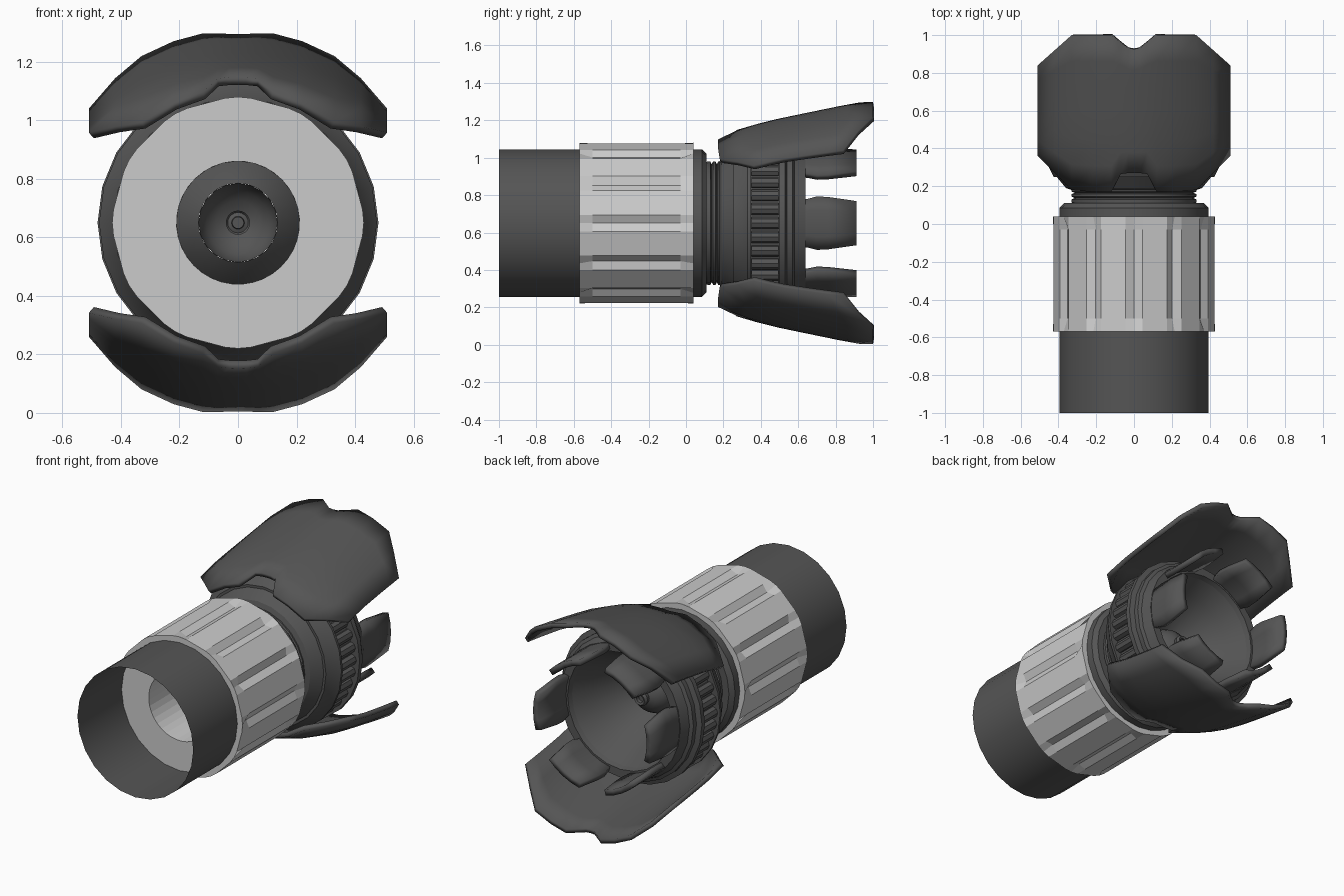
import bpy, bmesh, math
from mathutils import Matrix, Vector

if "Cube" in bpy.data.objects:
    bpy.data.objects.remove(bpy.data.objects["Cube"])

AX = 0.65  # height of the long axis


def material(name, v):
    m = bpy.data.materials.new(name)
    m.diffuse_color = (v, v, v, 1)
    m.use_nodes = True
    m.node_tree.nodes["Principled BSDF"].inputs["Base Color"].default_value = m.diffuse_color
    return m


DARK = material("dark_grey", 0.09)
LIGHT = material("light_grey", 0.55)


def finish(name, bm, mat, smooth=True):
    me = bpy.data.meshes.new(name)
    bm.to_mesh(me)
    bm.free()
    me.materials.append(mat)
    ob = bpy.data.objects.new(name, me)
    bpy.context.collection.objects.link(ob)
    if smooth:
        bpy.ops.object.select_all(action='DESELECT')
        ob.select_set(True)
        bpy.context.view_layer.objects.active = ob
        bpy.ops.object.shade_smooth_by_angle(angle=math.radians(28))
    return ob


def polar(r, a, y):
    return Vector((r * math.cos(a), y, AX + r * math.sin(a)))


def bridge(bm, r0, r1):
    n = len(r0)
    for i in range(n):
        bm.faces.new((r0[i], r0[(i + 1) % n], r1[(i + 1) % n], r1[i]))


def lathe(name, profile, seg, mat):
    """Spin (radius, y) points about the long axis."""
    bm = bmesh.new()
    rings = [[bm.verts.new(polar(r, 2 * math.pi * i / seg, y)) for i in range(seg)]
             for r, y in profile]
    for a, b in zip(rings, rings[1:]):
        bridge(bm, a, b)
    bmesh.ops.remove_doubles(bm, verts=bm.verts, dist=1e-5)
    return finish(name, bm, mat)


def panel(name, cols, thickness):
    """Thick curved plate from columns of points; thickness grows inward."""
    bm = bmesh.new()
    g = [[bm.verts.new(p) for p in c] for c in cols]
    for a, b in zip(g, g[1:]):
        for j in range(len(a) - 1):
            bm.faces.new((a[j], b[j], b[j + 1], a[j + 1]))
    ob = finish(name, bm, DARK)
    s = ob.modifiers.new("thickness", 'SOLIDIFY')
    s.thickness = thickness
    s.offset = -1
    return ob


def interp(x, pts):
    for (x0, y0), (x1, y1) in zip(pts, pts[1:]):
        if x <= x1:
            return y0 + (y1 - y0) * (x - x0) / (x1 - x0)
    return pts[-1][1]


# open tube
lathe("front_tube", [(0.395, -1), (0.395, -0.565)], 24, DARK)

# grip sleeve: twelve panels with grooves between, and a bore
bm = bmesh.new()
rows = [(-0.57, 0.43), (-0.50, 0.405), (-0.03, 0.405), (0.04, 0.43)]
rings = []
for y, groove in rows:
    ring = []
    for k in range(12):
        for off, r in ((-6, 0.428), (0, groove), (6, 0.428)):
            ring.append(bm.verts.new(polar(r, math.radians(30 * k + off), y)))
    rings.append(ring)
bore = [[bm.verts.new(polar(0.21, math.radians(10 * i - 6), y)) for i in range(36)]
        for y in (-0.57, 0.04)]
loop = [bore[0]] + rings + [bore[1], bore[0]]
for a, b in zip(loop, loop[1:]):
    bridge(bm, a, b)
bmesh.ops.recalc_face_normals(bm, faces=bm.faces)
finish("grip_sleeve", bm, LIGHT, smooth=False)

# collar, ribbed neck and head
lathe("collar", [(0.21, 0.03), (0.395, 0.03), (0.395, 0.085), (0.37, 0.11), (0.32, 0.11)], 24, DARK)
lathe("ribbed_neck", [(0.32, 0.10), (0.33, 0.115), (0.33, 0.13), (0.315, 0.137), (0.33, 0.145),
                      (0.33, 0.158), (0.315, 0.165), (0.33, 0.172), (0.33, 0.19)], 24, DARK)
lathe("head", [(0.33, 0.18), (0.36, 0.19), (0.41, 0.25), (0.425, 0.25), (0.45, 0.30), (0.475, 0.33),
               (0.475, 0.345), (0.43, 0.345), (0.43, 0.50), (0.48, 0.50), (0.48, 0.53),
               (0.45, 0.54), (0.45, 0.57), (0.43, 0.58), (0.41, 0.64), (0.36, 0.64),
               (0.35, 0.61)], 24, DARK)

# row of gripping bars in the head groove
bm = bmesh.new()
for k in range(36):
    c = polar(0.43, math.radians(10 * k), 0.4225)
    bmesh.ops.create_cone(bm, cap_ends=True, segments=8, radius1=0.032, radius2=0.032, depth=0.145,
                          matrix=Matrix.Translation(c) @ Matrix.Rotation(math.pi / 2, 4, 'X'))
finish("groove_bars", bm, DARK)

# bowl reflector with a bulb at its centre
lathe("reflector", [(0.35, 0.61), (0.29, 0.50), (0.21, 0.36), (0.135, 0.29)], 24, DARK)
lathe("bulb", [(0.135, 0.29), (0.13, 0.33), (0.108, 0.37), (0.075, 0.40), (0.04, 0.415), (0.045, 0.44),
               (0.035, 0.455), (0.022, 0.45), (0.02, 0.43), (0, 0.43)], 20, DARK)

# six prongs around the rim
for k in range(6):
    cols = []
    for s in (1, 0.5, 0, -0.5, -1):
        cols.append([polar(0.405, math.radians(60 * k) + s * math.asin(w / 0.405), y)
                     for w, y in ((0.125, 0.60), (0.13, 0.65), (0.143, 0.70), (0.14, 0.76), (0.118, 0.912))])
    panel(f"prong_{k + 1}", cols, 0.035)

# two flared shells, notched at both ends
RADIUS = [(0.17, 0.462), (0.25, 0.492), (0.36, 0.525), (0.5, 0.56), (0.84, 0.63), (1.0, 0.658)]
FLAT = [(0.17, 1.04), (0.36, 1.2), (0.84, 1.03), (1.0, 1.0)]
OUTLINE = [(0, 0.27, 0.925), (0.03, 0.27, 0.93), (0.07, 0.265, 0.96), (0.12, 0.17, 1.0),
           (0.22, 0.17, 1.0), (0.33, 0.18, 1.0), (0.42, 0.27, 0.92), (0.51, 0.36, 0.84)]
full = [(-x, a, b) for x, a, b in OUTLINE[:0:-1]] + OUTLINE
for name, sign in (("upper_shell", 1), ("lower_shell", -1)):
    cols = []
    for x, y0, y1 in full:
        col = []
        for j in range(7):
            y = y0 + (y1 - y0) * j / 6
            h = math.sqrt(interp(y, RADIUS) ** 2 - (x / interp(y, FLAT)) ** 2)
            col.append(Vector((sign * x, y, AX + sign * h)))
        cols.append(col)
    panel(name, cols, 0.028)
